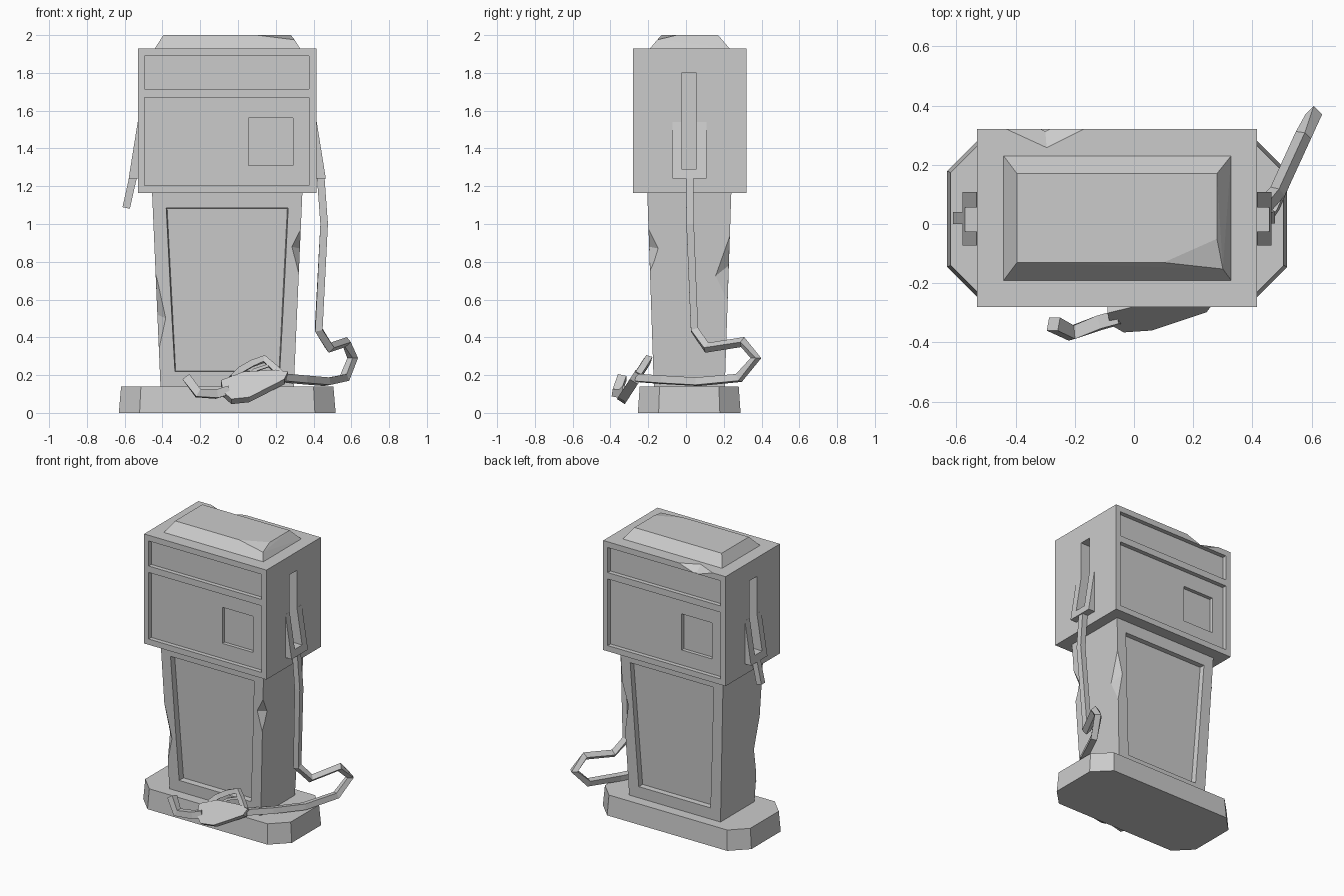
import bpy, bmesh
from mathutils import Vector

if "Cube" in bpy.data.objects:
    bpy.data.objects.remove(bpy.data.objects["Cube"])

CX, CY = -0.057, 0.02      # centre of the pump column


def make(name, bm):
    bmesh.ops.recalc_face_normals(bm, faces=bm.faces[:])
    me = bpy.data.meshes.new(name)
    bm.to_mesh(me)
    bm.free()
    ob = bpy.data.objects.new(name, me)
    bpy.context.collection.objects.link(ob)
    return ob


def hull(name, pts):
    """Convex solid around a few points."""
    bm = bmesh.new()
    vs = [bm.verts.new(p) for p in pts]
    r = bmesh.ops.convex_hull(bm, input=vs)
    loose = [v for v in bm.verts if not v.link_faces]
    bmesh.ops.delete(bm, geom=loose, context='VERTS')
    bmesh.ops.dissolve_limit(bm, angle_limit=0.01, verts=bm.verts[:], edges=bm.edges[:])
    return make(name, bm)


def box_pts(x0, x1, y0, y1, z0, z1):
    return [(x, y, z) for x in (x0, x1) for y in (y0, y1) for z in (z0, z1)]


def turned(pts):
    """Half turn about the column axis, for the rear side."""
    return [(2 * CX - x, 2 * CY - y, z) for x, y, z in pts]


def mirrored(pts):
    return [(2 * CX - x, y, z) for x, y, z in pts]


def cut(ob, *point_sets):
    """Subtract convex solids and bake the result."""
    for pts in point_sets:
        c = hull("cutter", pts)
        c.hide_render = True
        m = ob.modifiers.new("cut", 'BOOLEAN')
        m.operation, m.solver, m.object = 'DIFFERENCE', 'EXACT', c
        dg = bpy.context.evaluated_depsgraph_get()
        me = bpy.data.meshes.new_from_object(ob.evaluated_get(dg))
        ob.modifiers.clear()
        ob.data = me
        bpy.data.objects.remove(c)


def tube(name, path, r=0.02, up=(0, 1, 0)):
    """Square-section pipe along a path with mitred corners."""
    bm = bmesh.new()
    P = [Vector(p) for p in path]
    u, rings = Vector(up), []
    for i, p in enumerate(P):
        a = (p - P[i - 1]).normalized() if i else (P[1] - p).normalized()
        b = (P[i + 1] - p).normalized() if i < len(P) - 1 else a
        t = (a + b).normalized()
        u = (u - t * u.dot(t)).normalized()
        v = t.cross(u)
        rings.append([bm.verts.new(p + (u * s + v * q) * r)
                      for s, q in ((1, 1), (-1, 1), (-1, -1), (1, -1))])
    for A, B in zip(rings, rings[1:]):
        for k in range(4):
            bm.faces.new((A[k], A[(k + 1) % 4], B[(k + 1) % 4], B[k]))
    bm.faces.new(rings[0])
    bm.faces.new(rings[-1])
    return make(name, bm)


# Octagonal plinth, slightly narrower at the top
def octagon(hx, hy, c, z):
    return [(CX + sx * x, 0.017 + sy * y, z) for sx in (-1, 1) for sy in (-1, 1)
            for x, y in ((hx, hy - c), (hx - c, hy))]

hull("plinth", octagon(0.574, 0.272, 0.11, 0) + octagon(0.562, 0.262, 0.105, 0.14))

# Tapered lower cabinet with recessed panels front and back, and dented corners
cabinet = hull("lower_cabinet", box_pts(-0.41, 0.295, -0.17, 0.205, 0.13, 0.13)
               + box_pts(-0.455, 0.341, -0.205, 0.24, 1.17, 1.17))
panel = [(-0.388, -0.26, 1.09), (0.274, -0.26, 1.09), (-0.342, -0.26, 0.215), (0.229, -0.26, 0.215),
         (-0.375, -0.165, 1.082), (0.261, -0.165, 1.082), (-0.33, -0.13, 0.222), (0.217, -0.13, 0.222)]
dents = [
    [(0.335, -0.20, 0.98), (0.32, -0.19, 0.74), (0.285, -0.195, 0.88), (0.33, -0.145, 0.87), (0.36, -0.23, 0.88)],
    [(-0.436, -0.19, 0.74), (-0.42, -0.177, 0.33), (-0.38, -0.185, 0.5), (-0.427, -0.14, 0.52), (-0.46, -0.22, 0.5)],
    [(0.332, 0.232, 0.94), (0.317, 0.22, 0.58), (0.325, 0.15, 0.72), (0.285, 0.226, 0.78), (0.36, 0.26, 0.75)],
]
cut(cabinet, panel, turned(panel), *dents)

# Head box with sign strip, display panel, window and side slots
head = hull("head_cabinet", box_pts(-0.53, 0.416, -0.28, 0.32, 1.165, 1.93))
faces = [box_pts(-0.495, 0.377, -0.4, -0.25, 1.715, 1.89),
         box_pts(-0.495, 0.377, -0.4, -0.25, 1.205, 1.67),
         box_pts(0.055, 0.29, -0.4, -0.225, 1.31, 1.562)]
slot = box_pts(0.346, 0.6, -0.025, 0.055, 1.29, 1.80)
top_dent = [(-0.43, 0.32, 1.93), (-0.17, 0.32, 1.93), (-0.295, 0.258, 1.93),
            (-0.3, 0.32, 1.885), (-0.3, 0.36, 1.96)]
cut(head, *faces, *[turned(f) for f in faces], slot, mirrored(slot), top_dent)

# Bevelled roof cap with one crushed corner
hull("roof_cap", box_pts(-0.44, 0.328, -0.19, 0.23, 1.92, 1.93)
     + [(-0.395, -0.13, 2), (-0.395, 0.17, 2), (0.28, 0.17, 2),
        (0.10, -0.13, 2), (0.28, -0.05, 2), (0.30, -0.152, 1.975)])

# Wedge nozzle cradles on both sides
wedge = [(x, y, z) for y in (-0.072, 0.108)
         for x, z in ((0.41, 1.24), (0.465, 1.24), (0.417, 1.54), (0.41, 1.54))]
for name, f in (("right_cradle", list), ("left_cradle", mirrored)):
    cut(hull(name, f(wedge)), f(slot))

# Hanging hose on the right, torn stub on the left
tube("hose", [(0.437, 0.02, 1.26), (0.456, 0.022, 1.0), (0.427, 0.045, 0.44), (0.485, 0.11, 0.345),
              (0.572, 0.30, 0.375), (0.607, 0.37, 0.29), (0.565, 0.28, 0.185),
              (0.47, 0.06, 0.165), (0.35, -0.12, 0.175), (0.24, -0.255, 0.185)])
tube("torn_hose_stub", [(-0.555, 0.02, 1.25), (-0.592, 0.02, 1.085)])


# Dropped nozzle lying in a tilted plane against the plinth
def tilt(x, z, off=0.0):
    return (x, -0.345 + (z - 0.06) * 0.65 + off * 0.84, z - off * 0.54)

outline = [(-0.09, 0.16), (-0.005, 0.245), (0.03, 0.205), (0.20, 0.215), (0.265, 0.205),
           (0.245, 0.165), (0.06, 0.07), (-0.035, 0.06), (-0.08, 0.10)]
nozzle_profile = [p for p in outline if p != (-0.005, 0.245)]
hull("nozzle_body", [tilt(x, z, o) for x, z in nozzle_profile for o in (-0.025, 0.025)])
tube("nozzle_guard", [tilt(*p) for p in ((-0.03, 0.185), (0.01, 0.225), (0.075, 0.262), (0.14, 0.285),
                                         (0.19, 0.24), (0.23, 0.20))], 0.017)
tube("nozzle_trigger", [tilt(*p) for p in ((0.045, 0.19), (0.085, 0.225), (0.16, 0.25))], 0.008)
tube("nozzle_spout", [(-0.272, -0.338, 0.187), (-0.212, -0.368, 0.105),
                      (-0.115, -0.333, 0.10), (-0.05, -0.315, 0.12)], 0.023)
